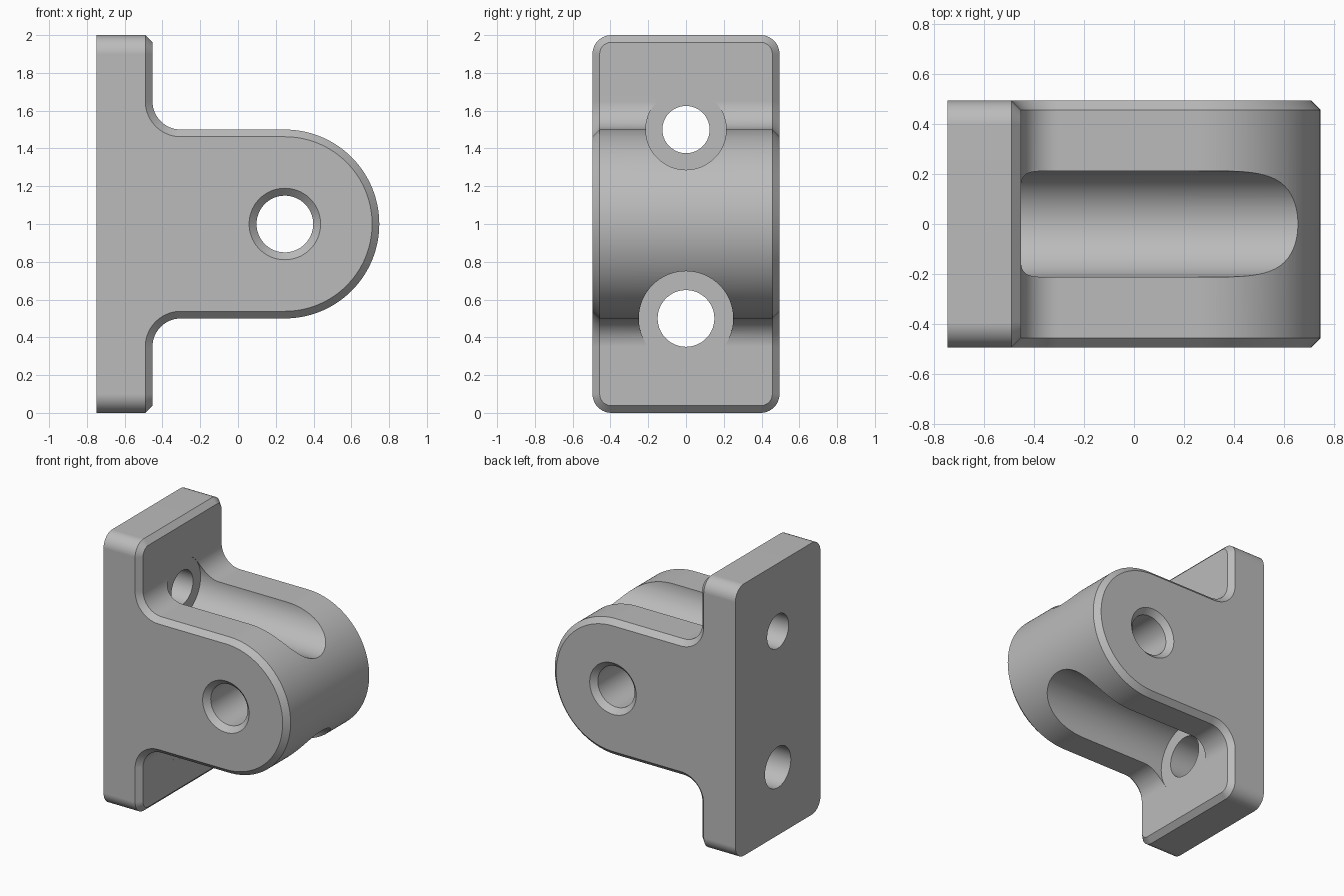
import bpy
import bmesh
from math import sin, cos, pi, radians

if "Cube" in bpy.data.objects:
    bpy.data.objects.remove(bpy.data.objects["Cube"])

HALF_W = 0.495      # half width in y
BACK = -0.748       # rear face of the plate
FACE = -0.453       # front face of the plate
CH = 0.038          # chamfer size
EYE_X, MID_Z, LUG_R = 0.248, 1.0, 0.5
FILLET = 0.15
CORNER = 0.1

grey = bpy.data.materials.new("machined grey")
grey.use_nodes = True
colour = (0.5, 0.5, 0.5, 1)
grey.diffuse_color = colour
grey.node_tree.nodes["Principled BSDF"].inputs["Base Color"].default_value = colour


def arc(cx, cy, r, start, end, steps):
    angles = [radians(start + (end - start) * i / steps) for i in range(steps + 1)]
    return [(cx + r * cos(a), cy + r * sin(a)) for a in angles]


def loft(name, rings):
    """Closed solid through rings that have equal point counts."""
    bm = bmesh.new()
    loops = [[bm.verts.new(p) for p in ring] for ring in rings]
    n = len(loops[0])
    for a, b in zip(loops, loops[1:]):
        for i in range(n):
            j = (i + 1) % n
            bm.faces.new((a[i], a[j], b[j], b[i]))
    bm.faces.new(loops[0])
    bm.faces.new(loops[-1])
    bmesh.ops.recalc_face_normals(bm, faces=bm.faces)
    mesh = bpy.data.meshes.new(name)
    bm.to_mesh(mesh)
    bm.free()
    mesh.materials.append(grey)
    obj = bpy.data.objects.new(name, mesh)
    bpy.context.collection.objects.link(obj)
    return obj


def plate_ring(x, inset):
    """Rounded rectangle in the yz plane."""
    w, h, r = HALF_W - CORNER, 1 - CORNER, CORNER - inset
    points = []
    for k, (sy, sz) in enumerate([(1, 1), (-1, 1), (-1, -1), (1, -1)]):
        points += arc(sy * w, MID_Z + sz * h, r, 90 * k, 90 * k + 90, 12)
    return [(x, y, z) for y, z in points]


def lug_ring(y, inset):
    """Round-ended lug outline in the xz plane, flared into the plate."""
    centre_x = FACE + FILLET
    root = BACK + 0.15
    flare = LUG_R + FILLET
    points = [(root, MID_Z - flare)]
    points += arc(centre_x, MID_Z - flare, FILLET + inset, 180, 90, 16)
    points += arc(EYE_X, MID_Z, LUG_R - inset, -90, 90, 64)
    points += arc(centre_x, MID_Z + flare, FILLET + inset, 270, 180, 16)
    points += [(root, MID_Z + flare)]
    return [(x, y, z) for x, z in points]


def bore(name, axis, u, z, stations):
    """Turned cutter along x or y; stations are (position, radius) pairs."""
    rings = []
    for pos, r in stations:
        circle = arc(u, z, r, 0, 360, 96)[:-1]
        rings.append([(pos, a, b) if axis == "x" else (a, pos, b) for a, b in circle])
    return loft(name, rings)


def combine(target, other, operation):
    mod = target.modifiers.new(operation.title(), "BOOLEAN")
    mod.operation = operation
    mod.solver = "EXACT"
    mod.object = other
    bpy.context.view_layer.objects.active = target
    bpy.ops.object.modifier_apply(modifier=mod.name)
    bpy.data.objects.remove(other)


# Mounting plate with a chamfered front rim, and the lug
bracket = loft("lug_bracket", [plate_ring(BACK, 0), plate_ring(FACE - CH, 0), plate_ring(FACE, CH)])
lug = loft("lug", [lug_ring(-HALF_W, CH), lug_ring(CH - HALF_W, 0),
                   lug_ring(HALF_W - CH, 0), lug_ring(HALF_W, CH)])
combine(bracket, lug, "UNION")

# Countersunk cross hole through the lug
out, rim = HALF_W + 0.02, 0.19 + 0.02
cross = bore("cross_hole", "y", EYE_X, MID_Z,
             [(-out, rim), (CH - HALF_W, 0.15), (HALF_W - CH, 0.15), (out, rim)])
combine(bracket, cross, "DIFFERENCE")

# Bolt holes, each with a tool clearance channel along the lug
for label, z, hole, channel in [("upper", 1.5, 0.125, 0.213), ("lower", 0.5, 0.15, 0.25)]:
    seat = FACE - 0.0008
    bolt = bore(label + "_bolt_hole", "x", 0, z,
                [(BACK - 0.1, hole), (seat, hole), (seat, channel), (1, channel)])
    combine(bracket, bolt, "DIFFERENCE")

# Smooth rounds, crisp edges, flat faces kept flat
bpy.ops.object.select_all(action="DESELECT")
bracket.select_set(True)
bpy.context.view_layer.objects.active = bracket
bpy.ops.object.shade_smooth_by_angle(angle=radians(30))
weighted = bracket.modifiers.new("Flat face normals", "WEIGHTED_NORMAL")
weighted.keep_sharp = True
